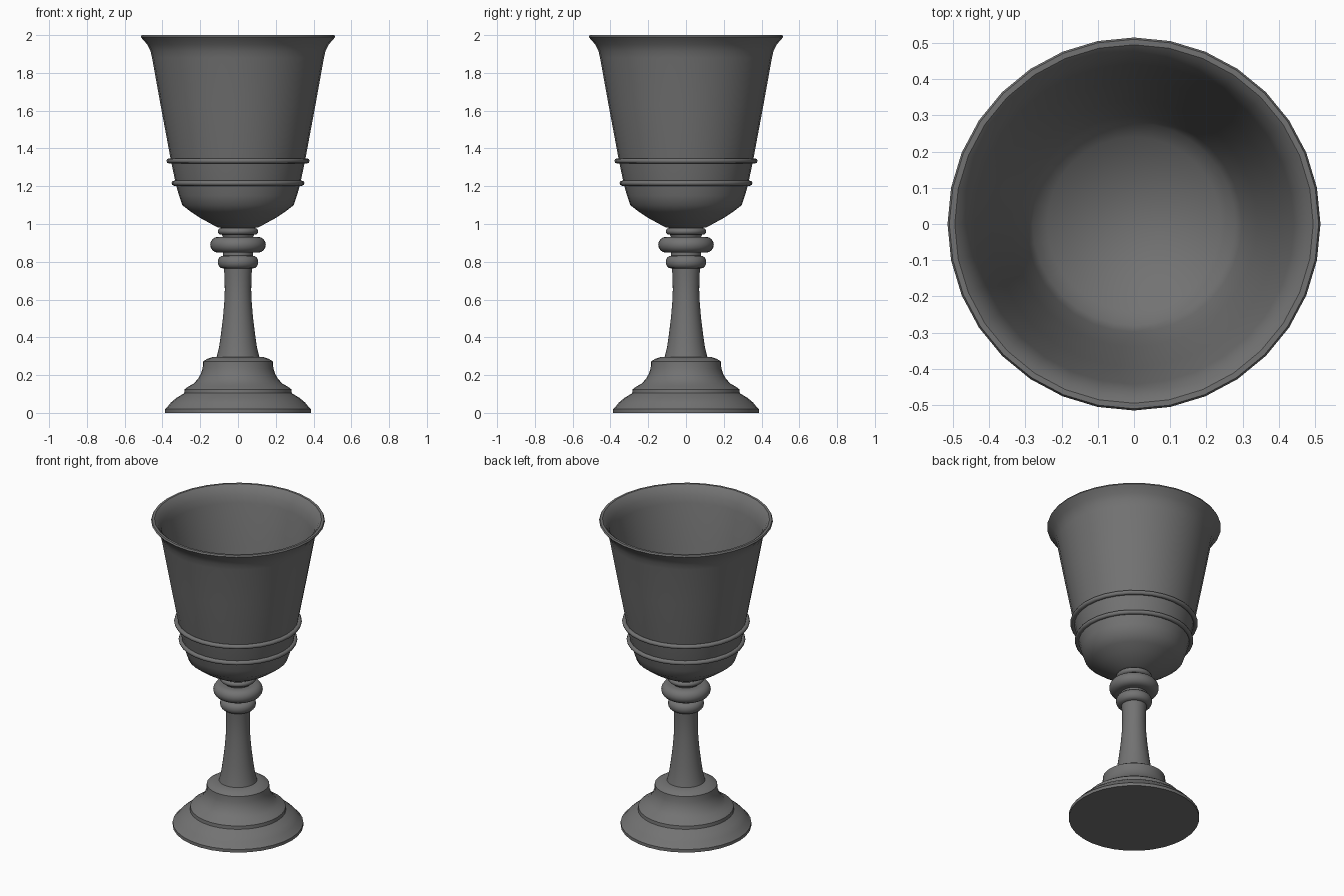
import bpy, bmesh, math

if "Cube" in bpy.data.objects:
    bpy.data.objects.remove(bpy.data.objects["Cube"])

SIDES = 32

metal = bpy.data.materials.new("dark_grey_metal")
metal.diffuse_color = (0.17, 0.17, 0.17, 1)
metal.use_nodes = True
metal.node_tree.nodes["Principled BSDF"].inputs["Base Color"].default_value = metal.diffuse_color


def lathe(name, profile, closed=False, sharp=40):
    """Spin (radius, height) points about z; points on the axis become one vertex."""
    bm = bmesh.new()
    rings = []
    for r, z in profile:
        if r == 0:
            rings.append([bm.verts.new((0, 0, z))] * SIDES)
        else:
            rings.append([bm.verts.new((r * math.cos(2 * math.pi * i / SIDES),
                                        r * math.sin(2 * math.pi * i / SIDES), z))
                          for i in range(SIDES)])
    pairs = list(zip(rings, rings[1:]))
    if closed:
        pairs.append((rings[-1], rings[0]))
    for a, b in pairs:
        for i in range(SIDES):
            j = (i + 1) % SIDES
            bm.faces.new(list(dict.fromkeys((a[i], a[j], b[j], b[i]))))
    mesh = bpy.data.meshes.new(name)
    bm.to_mesh(mesh)
    bm.free()
    mesh.materials.append(metal)
    mesh.shade_smooth()
    mesh.set_sharp_from_angle(angle=math.radians(sharp))
    obj = bpy.data.objects.new(name, mesh)
    bpy.context.collection.objects.link(obj)
    return obj


def bulge(r_in, r_out, z0, z1, n=8):
    """Rounded moulding profile bulging from r_in to r_out between two heights."""
    zc, h, depth = (z0 + z1) / 2, (z1 - z0) / 2, min((z1 - z0) / 2, r_out - r_in)
    arc = [(r_out - depth + depth * math.cos(t), zc + h * math.sin(t))
           for t in (-math.pi / 2 + math.pi * k / n for k in range(n + 1))]
    return [(r_in, z0)] + arc + [(r_in, z1)]


# Stepped foot
lathe("foot", [(0, 0), (0.387, 0), (0.387, 0.02), (0.375, 0.03), (0.355, 0.055),
               (0.325, 0.08), (0.285, 0.104), (0.283, 0.125), (0.262, 0.14),
               (0.235, 0.155), (0.212, 0.18), (0.198, 0.205), (0.187, 0.235),
               (0.185, 0.272), (0.165, 0.285), (0.135, 0.295), (0.11, 0.297)])

# Flared stem
lathe("stem", [(0.113, 0.296), (0.1, 0.35), (0.09, 0.42), (0.08, 0.5),
               (0.073, 0.58), (0.07, 0.65), (0.071, 0.72), (0.075, 0.77)])

# Turned knop of three mouldings
lathe("knop", [(0.07, 0.765)] + bulge(0.08, 0.107, 0.765, 0.832)
      + bulge(0.08, 0.147, 0.848, 0.932) + bulge(0.085, 0.107, 0.944, 0.978)
      + [(0.08, 0.99)])

# Thin-walled bowl: outside up to the lip, then down the inside
lathe("bowl", [(0.08, 0.978), (0.11, 0.983), (0.2, 1.032), (0.25, 1.065),
               (0.295, 1.1), (0.312, 1.15), (0.329, 1.21), (0.355, 1.335),
               (0.41, 1.63), (0.455, 1.88), (0.463, 1.915), (0.48, 1.95),
               (0.505, 1.978), (0.515, 1.99), (0.51, 2.0), (0.495, 2.0),
               (0.478, 1.985), (0.455, 1.945), (0.442, 1.9), (0.395, 1.63),
               (0.34, 1.335), (0.298, 1.15), (0.28, 1.11), (0.24, 1.08),
               (0.19, 1.05), (0.1, 1.01), (0, 1.0)])

# Two raised bands around the bowl
for name, r, z in (("lower_band", 0.337, 1.216), ("upper_band", 0.364, 1.334)):
    lathe(name, [(r + 0.015 * math.cos(k * math.pi / 4),
                  z + 0.014 * math.sin(k * math.pi / 4)) for k in range(8)],
          closed=True, sharp=60)
